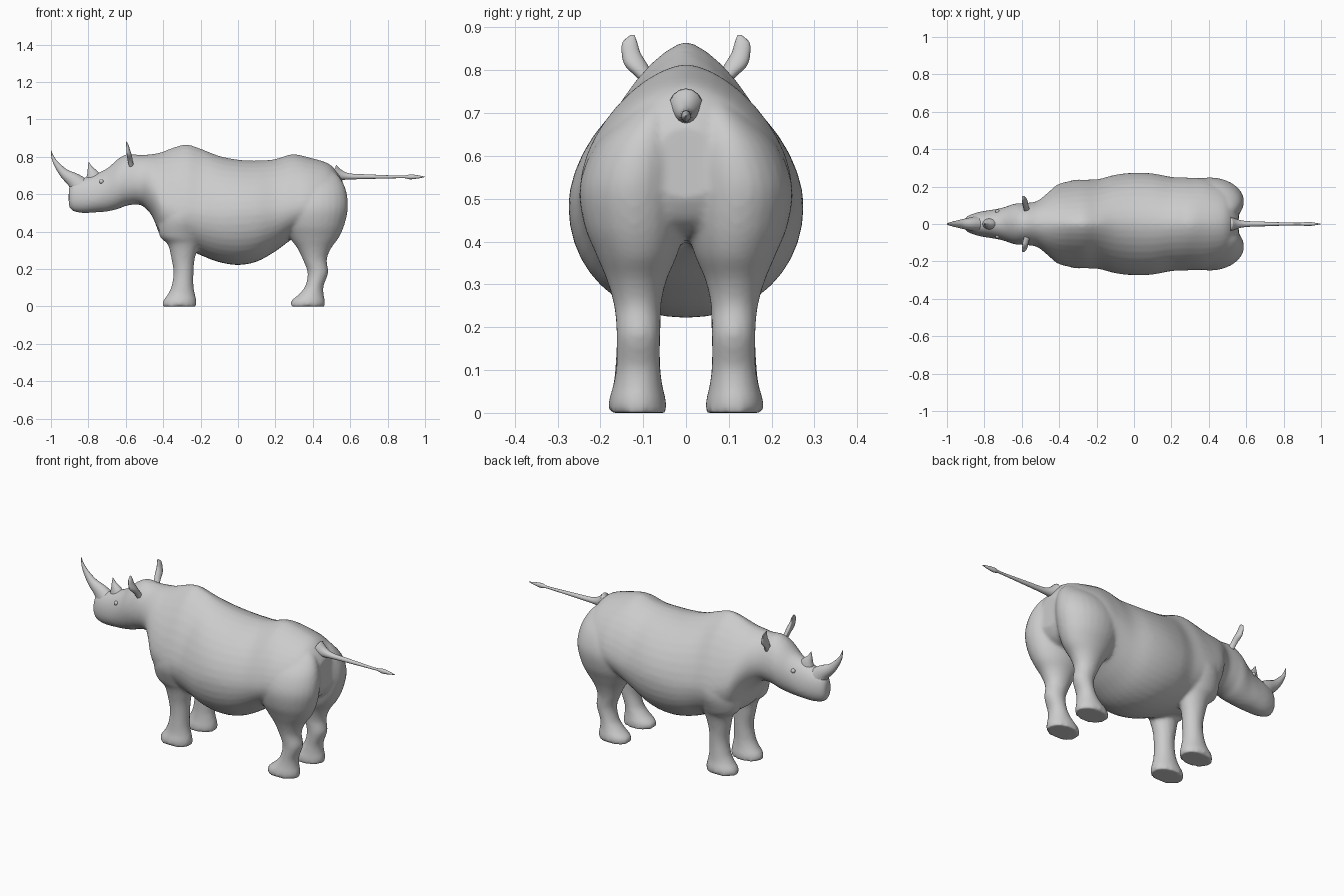
import bpy, bmesh, math
from mathutils import Vector


def resample(rows, n=5):
    """Catmull-Rom smoothing of a short table of section values."""
    out = []
    for i in range(len(rows) - 1):
        p0, p1, p2 = rows[max(i - 1, 0)], rows[i], rows[i + 1]
        p3 = rows[min(i + 2, len(rows) - 1)]
        for k in range(n):
            t = k / n
            out.append([0.5 * (2 * b + (c - a) * t + (2 * a - 5 * b + 4 * c - d) * t * t
                               + (3 * b - a - 3 * c + d) * t ** 3)
                        for a, b, c, d in zip(p0, p1, p2, p3)])
    out.append(list(rows[-1]))
    return out


def spow(v, p):
    return math.copysign(abs(v) ** p, v)


def loft(name, rings):
    bm = bmesh.new()
    vs = [[bm.verts.new(p) for p in r] for r in rings]
    n = len(vs[0])
    for a, b in zip(vs, vs[1:]):
        for i in range(n):
            bm.faces.new((a[i], a[(i + 1) % n], b[(i + 1) % n], b[i]))
    bm.faces.new(vs[0])
    bm.faces.new(vs[-1])
    bmesh.ops.recalc_face_normals(bm, faces=bm.faces)
    me = bpy.data.meshes.new(name)
    bm.to_mesh(me)
    bm.free()
    for p in me.polygons:
        p.use_smooth = True
    ob = bpy.data.objects.new(name, me)
    bpy.context.collection.objects.link(ob)
    return ob


def trunk(name, rows, n=40):
    """Rows: x, bottom z, top z, half width, z of widest, upper roundness."""
    rings = []
    for x, zb, zt, w, zm, p in resample(rows):
        ring = []
        for i in range(n):
            a = 2 * math.pi * i / n
            c, s = math.cos(a), math.sin(a)
            e = 2 / (p if s > 0 else 2.1)
            h = zt - zm if s > 0 else zm - zb
            ring.append((x, w * spow(c, e), zm + h * spow(s, e)))
        rings.append(ring)
    return loft(name, rings)


def limb(name, rows, side, n=28):
    """Rows: z, x min, x max, inner y, outer y."""
    rings = []
    for z, x0, x1, y0, y1 in resample(rows):
        rings.append([((x0 + x1) / 2 + (x1 - x0) / 2 * math.cos(2 * math.pi * i / n),
                       side * ((y0 + y1) / 2 + (y1 - y0) / 2 * math.sin(2 * math.pi * i / n)), z)
                      for i in range(n)])
    return loft(name, rings)


def tube(name, rows, n=16):
    """Rows: x, z, radius in the side plane, radius across y."""
    rows = resample(rows)
    rings = []
    for k, (x, z, r, ry) in enumerate(rows):
        a, b = rows[max(k - 1, 0)], rows[min(k + 1, len(rows) - 1)]
        d = Vector((b[0] - a[0], 0, b[1] - a[1])).normalized()
        nrm = Vector((-d.z, 0, d.x))
        rings.append([Vector((x, 0, z)) + nrm * r * math.cos(2 * math.pi * i / n)
                      + Vector((0, ry * math.sin(2 * math.pi * i / n), 0)) for i in range(n)])
    return loft(name, rings)


# Head, neck and barrel
parts = [trunk("body", [
    (-0.905, 0.54, 0.63, 0.025, 0.58, 2.0),
    (-0.885, 0.512, 0.668, 0.045, 0.58, 2.0),
    (-0.83, 0.50, 0.685, 0.064, 0.58, 2.0),
    (-0.76, 0.503, 0.71, 0.076, 0.59, 2.0),
    (-0.70, 0.508, 0.738, 0.088, 0.62, 2.0),
    (-0.64, 0.522, 0.79, 0.108, 0.65, 1.9),
    (-0.59, 0.54, 0.815, 0.112, 0.66, 1.9),
    (-0.52, 0.542, 0.81, 0.122, 0.66, 1.8),
    (-0.46, 0.485, 0.815, 0.168, 0.61, 1.7),
    (-0.41, 0.37, 0.825, 0.21, 0.54, 1.6),
    (-0.34, 0.325, 0.852, 0.23, 0.51, 1.5),
    (-0.27, 0.305, 0.866, 0.237, 0.50, 1.5),
    (-0.19, 0.27, 0.84, 0.24, 0.49, 1.55),
    (-0.10, 0.237, 0.805, 0.263, 0.48, 1.7),
    (0.0, 0.222, 0.785, 0.274, 0.485, 1.75),
    (0.10, 0.24, 0.78, 0.27, 0.49, 1.75),
    (0.20, 0.295, 0.788, 0.252, 0.50, 1.7),
    (0.29, 0.36, 0.814, 0.248, 0.52, 1.65),
    (0.38, 0.40, 0.797, 0.242, 0.54, 1.7),
    (0.48, 0.42, 0.766, 0.205, 0.55, 1.8),
    (0.53, 0.45, 0.72, 0.15, 0.56, 1.9),
    (0.56, 0.50, 0.67, 0.08, 0.57, 2.0)])]

# Legs on both sides
for side in (-1, 1):
    parts.append(limb("front_leg", [
        (0.0, -0.405, -0.222, 0.045, 0.18),
        (0.03, -0.40, -0.222, 0.047, 0.18),
        (0.065, -0.375, -0.23, 0.055, 0.17),
        (0.11, -0.355, -0.238, 0.06, 0.165),
        (0.18, -0.345, -0.238, 0.06, 0.162),
        (0.25, -0.355, -0.232, 0.058, 0.167),
        (0.33, -0.375, -0.212, 0.05, 0.185),
        (0.38, -0.42, -0.195, 0.035, 0.21),
        (0.48, -0.42, -0.17, 0.04, 0.238),
        (0.60, -0.38, -0.19, 0.06, 0.21),
        (0.68, -0.33, -0.23, 0.08, 0.16)], side))
    parts.append(limb("back_leg", [
        (0.0, 0.28, 0.465, 0.045, 0.18),
        (0.03, 0.285, 0.465, 0.047, 0.18),
        (0.065, 0.325, 0.458, 0.055, 0.17),
        (0.11, 0.36, 0.458, 0.06, 0.163),
        (0.18, 0.372, 0.482, 0.06, 0.162),
        (0.25, 0.347, 0.475, 0.058, 0.168),
        (0.31, 0.318, 0.497, 0.045, 0.185),
        (0.37, 0.275, 0.54, 0.02, 0.21),
        (0.44, 0.24, 0.57, 0.002, 0.238),
        (0.53, 0.22, 0.588, -0.005, 0.248),
        (0.62, 0.24, 0.578, -0.005, 0.215),
        (0.69, 0.30, 0.545, 0.01, 0.15),
        (0.73, 0.36, 0.50, 0.03, 0.10)], side))

# Fuse body and legs into one hide
with bpy.context.temp_override(active_object=parts[0], object=parts[0],
                               selected_objects=parts, selected_editable_objects=parts):
    bpy.ops.object.join()
hide = parts[0]
remesh = hide.modifiers.new("fuse", 'REMESH')
remesh.mode = 'VOXEL'
remesh.voxel_size = 0.01
remesh.use_smooth_shade = True
soft = hide.modifiers.new("soften", 'SMOOTH')
soft.factor = 0.5
soft.iterations = 4

# Horns
tube("front_horn", [(-0.835, 0.63, 0.06, 0.045), (-0.875, 0.672, 0.042, 0.035),
                    (-0.925, 0.708, 0.027, 0.024), (-0.962, 0.75, 0.017, 0.015),
                    (-0.987, 0.79, 0.009, 0.008), (-1.0, 0.835, 0.001, 0.001)])
tube("rear_horn", [(-0.765, 0.67, 0.055, 0.035), (-0.778, 0.71, 0.032, 0.025),
                   (-0.79, 0.74, 0.014, 0.013), (-0.798, 0.772, 0.001, 0.001)])

# Tail with tuft
tube("tail", [(0.51, 0.715, 0.045, 0.04), (0.55, 0.702, 0.027, 0.026), (0.60, 0.695, 0.016, 0.016),
              (0.70, 0.694, 0.012, 0.012), (0.82, 0.693, 0.008, 0.008),
              (0.89, 0.693, 0.007, 0.007), (0.92, 0.693, 0.013, 0.011),
              (0.96, 0.693, 0.009, 0.008), (1.0, 0.693, 0.001, 0.001)])

# Ears (cupped, opening forward) and eyes
for side in (-1, 1):
    rings = []
    for z, x, y, wy, tx in resample([
            (0.745, -0.575, 0.065, 0.025, 0.02), (0.78, -0.583, 0.092, 0.02, 0.02),
            (0.81, -0.588, 0.115, 0.027, 0.02), (0.84, -0.592, 0.128, 0.022, 0.014),
            (0.865, -0.595, 0.131, 0.017, 0.009), (0.882, -0.599, 0.125, 0.005, 0.003)]):
        ring = []
        for i in range(16):
            c, s = math.cos(math.pi * i / 8), math.sin(math.pi * i / 8)
            cup = 0.75 * tx * (1 - c * c) if s < 0 else 0
            ring.append((x + tx * s + cup, side * (y + wy * c), z))
        rings.append(ring)
    loft("ear", rings)
    bpy.ops.mesh.primitive_uv_sphere_add(segments=16, ring_count=8, radius=0.012,
                                         location=(-0.73, side * 0.066, 0.668))
    bpy.context.object.name = "eye"
    bpy.ops.object.shade_smooth()
